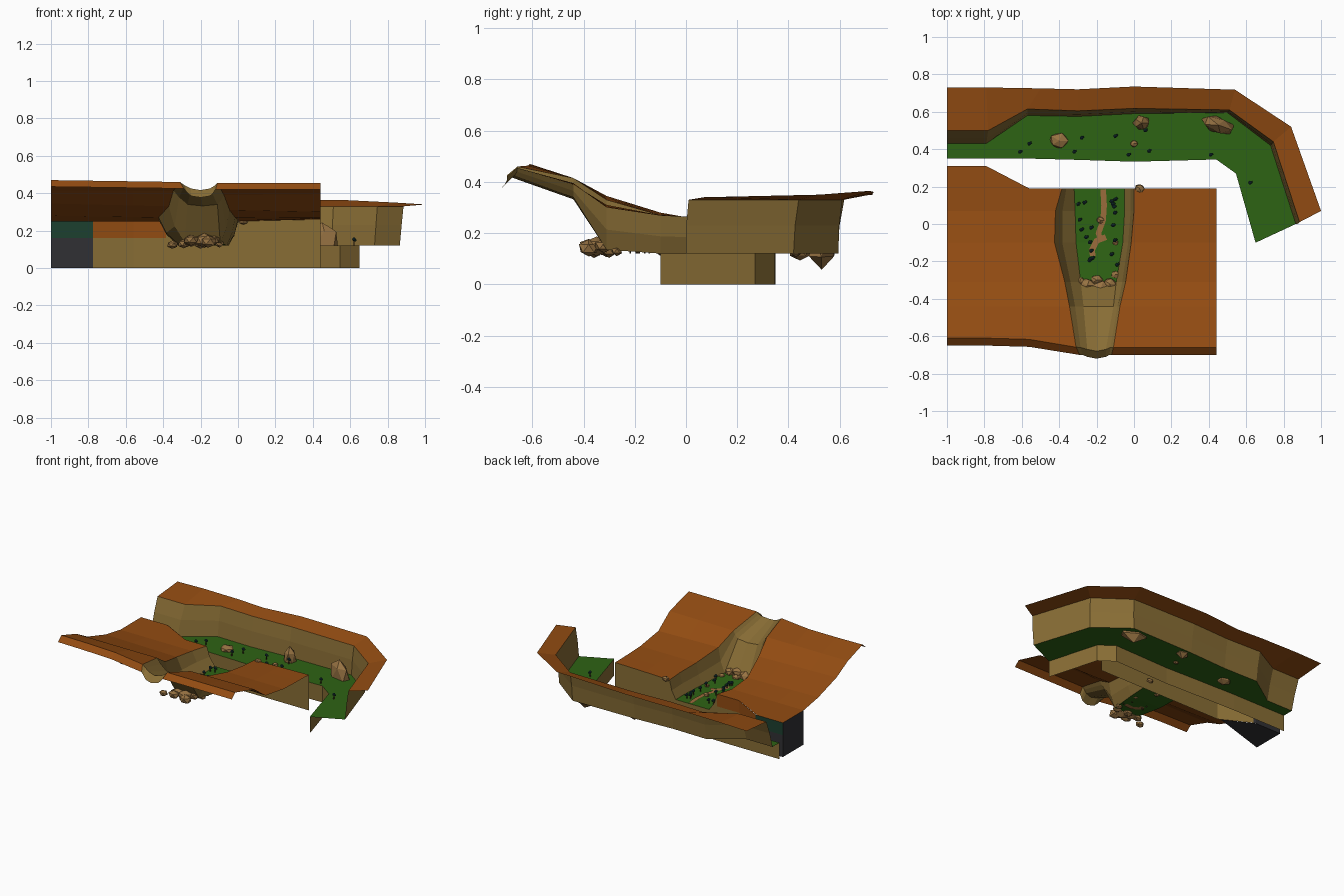
import bpy, bmesh, math, random
from mathutils import Vector

if "Cube" in bpy.data.objects:
    bpy.data.objects.remove(bpy.data.objects["Cube"])
random.seed(4)

def mat(name, c):
    m = bpy.data.materials.new(name)
    m.diffuse_color = (*c, 1)
    m.use_nodes = True
    m.node_tree.nodes["Principled BSDF"].inputs["Base Color"].default_value = m.diffuse_color
    return m

ORANGE = mat("orange_earth", (.29, .072, .006))
TAN = mat("tan_cliff", (.25, .155, .036))
GREEN = mat("grass_green", (.027, .125, .007))
ROCK = mat("boulder_brown", (.31, .17, .055))
PATH = mat("path_clay", (.33, .15, .045))
GREY = mat("dark_grey", (.03, .03, .034))
DEEP = mat("deep_green", (.012, .05, .028))
LEAF = mat("leaf_teal", (.01, .04, .05))
WOOD = mat("trunk_brown", (.06, .03, .012))

def make(name, verts, faces, mats, rule=None):
    me = bpy.data.meshes.new(name)
    me.from_pydata(verts, [], faces)
    for m in mats:
        me.materials.append(m)
    if rule:
        for p in me.polygons:
            p.material_index = rule(p.center)
    ob = bpy.data.objects.new(name, me)
    bpy.context.collection.objects.link(ob)
    return ob

def loft(name, rows, mats, rule=None):
    """Quad sheet through equally long rows of points."""
    n = len(rows[0])
    faces = [(r*n+i, r*n+i+1, (r+1)*n+i+1, (r+1)*n+i)
             for r in range(len(rows)-1) for i in range(n-1)]
    return make(name, [v for row in rows for v in row], faces, mats, rule)

# --- south plateau with the side valley, as one set of cross rows ---
# y, west z, left rim x z, floor left x, floor right x, floor z, right rim x z, east z
sections = [
    (-.65, .435, -.29, .425, -.25, -.15, .385, -.12, .42, .42),
    (-.61, .47, -.31, .46, -.25, -.15, .425, -.11, .455, .455),
    (-.44, .415, -.345, .415, -.27, -.11, .34, -.075, .39, .395),
    (-.31, .345, -.37, .33, -.285, -.095, .135, -.045, .31, .30),
    (-.10, .28, -.425, .27, -.31, -.06, .12, -.015, .27, .268),
    (.07, .25, -.42, .25, -.315, -.05, .12, 0, .258, .262),
    (.19, .25, -.385, .25, -.32, -.05, .12, 0, .25, .26),
]
left, valley, right = [], [], []
for k, (y, zw, lx, lz, fl, fr, fz, rx, rz, ze) in enumerate(sections):
    def pt(x, z, extra=0):
        yy = y
        if k < 2:                               # front lip swings forward
            yy -= .05*min(1, max(0, (x+.6)/.3)) + extra
        if k == 6 and x < -.7:                  # rear edge bulges at the west
            yy = .31
        return (x, yy, z)
    left.append([pt(x, zw+(lz-zw)*(x+1)/(lx+1)) for x in (-1, -.79, -.56)] + [pt(lx, lz)])
    right.append([pt(rx, rz), pt(.2, (rz+ze)/2), pt(.44, ze)])
    bulge = .55 if k > 2 else .5
    valley.append([pt(lx, lz),
                   pt(lx+(fl-lx)*(1-bulge)*.8, lz+(fz-lz)*bulge), pt(fl, fz, .01),
                   pt((fl+fr)/2, fz-(.008 if k < 3 else 0), .02), pt(fr, fz, .01),
                   pt(rx+(fr-rx)*(1-bulge)*.8, rz+(fz-rz)*bulge), pt(rx, rz)])
loft("plateau_west", left, [ORANGE])
loft("plateau_east", right, [ORANGE])
loft("side_valley", valley, [TAN, GREEN],
     lambda c: 1 if c.z < .135 and c.y > -.3 else 0)

# --- south river cliff hanging from the rear plateau edge ---
edge = left[-1] + valley[-1][1:] + right[-1][1:]
edge.insert(2, (-.775, .305, .25))
def cliff_rule(c):
    if c.x < -.78:
        return 2 if c.z < .16 else 3
    return 1 if c.z > .165 and c.x < -.45 else 0
loft("south_cliff", [edge, [(x, y, min(.16, z*.8)) for x, y, z in edge],
                     [(x, y, 0) for x, y, z in edge]],
     [TAN, ORANGE, GREY, DEEP], cliff_rule)
# dark cave end at the west
make("cave_end_wall", [(-1, .07, 0), (-1, .31, 0), (-1, .31, .25), (-1, .07, .25)],
     [(0, 1, 2, 3)], [GREY])
make("cave_floor", [(-1, .07, 0), (-.58, .2, 0), (-.79, .31, 0), (-1, .31, 0)],
     [(0, 1, 2, 3)], [GREY])

# --- north bank: lower cliff, grass terrace, high wall, rim ---
bank = [(-1, .35), (-.79, .35), (-.57, .35), (-.3, .343), (0, .333), (.44, .345), (.545, .27), (.65, -.1)]
base = [(-1, .43), (-.79, .43), (-.57, .58), (-.3, .575), (0, .59), (.5, .595), (.73, .42), (.865, 0)]
rim = [(-1, .5), (-.78, .5), (-.57, .615), (-.3, .605), (0, .618), (.51, .61), (.745, .44), (.885, .01)]
outer = [(-1, .73), (-.79, .73), (-.5, .725), (-.3, .72), (0, .735), (.54, .718), (.84, .52), (1, .07)]
def lift(line, z):
    return [(x, y, z) for x, y in line]
loft("lower_cliff", [lift(bank, 0), lift(bank, .12)], [TAN])
loft("grass_terrace", [lift(bank, .12), lift(base, .12)], [GREEN])
middle = [((a[0]+b[0])/2, (a[1]+b[1])/2-.004) for a, b in zip(base, rim)]
loft("north_wall", [lift(base, .12), lift(middle, .23), lift(rim, .33)], [TAN])
outer_z = (.35, .355, .355, .35, .36, .365, .35, .34)
loft("north_rim", [lift(rim, .33), [(x, y, z) for (x, y), z in zip(outer, outer_z)]], [ORANGE])

# --- boulders ---
def boulder(name, x, y, z, rx, ry, rz, taper=0, rot=0):
    bm = bmesh.new()
    bmesh.ops.create_icosphere(bm, subdivisions=1, radius=1)
    for v in bm.verts:
        v.co *= random.uniform(.88, 1.1)
        s = 1 - taper*max(0, v.co.z)
        px, py = v.co.x*rx*s, v.co.y*ry*s
        v.co = Vector((px*math.cos(rot)-py*math.sin(rot) + x,
                       px*math.sin(rot)+py*math.cos(rot) + y, v.co.z*rz + z))
    me = bpy.data.meshes.new(name)
    bm.to_mesh(me)
    bm.free()
    me.materials.append(ROCK)
    bpy.context.collection.objects.link(bpy.data.objects.new(name, me))

boulder("large_boulder", .45, .53, .15, .115, .055, .1, .5, -.35)
boulder("tall_boulder", .04, .54, .15, .05, .045, .075, .3)
boulder("flat_boulder", -.4, .445, .125, .055, .045, .03)
boulder("small_boulder", 0, .43, .125, .022, .02, .018)
boulder("cliff_boulder", .03, .19, .25, .028, .024, .02)
boulder("cliff_stone", .03, .2, .07, .026, .012, .018)
for x, y, z, r in ((-.25, -.33, .145, .045), (-.18, -.35, .15, .055), (-.13, -.32, .15, .04),
                   (-.2, -.3, .13, .035), (-.29, -.31, .13, .035), (-.16, -.38, .14, .045),
                   (-.35, -.36, .125, .03), (-.25, -.38, .15, .04), (-.1, -.27, .13, .025),
                   (-.18, .02, .125, .022), (-.1, -.1, .125, .018)):
    boulder("valley_boulder", x, y, z, r, r*.9, r*.75)

# --- clay path winding through the valley, thin ribbon ---
track = [(-.165, .185), (-.16, .1), (-.165, .02), (-.19, -.05), (-.175, -.09)]
hook = [(-.15, -.07), (-.2, -.09), (-.225, -.14), (-.215, -.2), (-.17, -.225), (-.11, -.22)]
def ribbon(name, line, w):
    a, b = [], []
    for i, p in enumerate(line):
        d = (Vector(line[min(i+1, len(line)-1)]) - Vector(line[max(i-1, 0)])).normalized()*w/2
        a.append((p[0]-d.y, p[1]+d.x, .125))
        b.append((p[0]+d.y, p[1]-d.x, .125))
    loft(name, [a, b], [PATH])
ribbon("valley_path", track, .03)
ribbon("path_loop", hook, .032)

# --- little trees and flowers ---
def ball(bm, x, y, z, r, idx):
    n = set(bm.faces)
    g = bmesh.ops.create_icosphere(bm, subdivisions=1, radius=r)
    for v in g["verts"]:
        v.co += Vector((x, y, z))
    for f in set(bm.faces) - n:
        f.material_index = idx

def grove(name, spots, h):
    bm = bmesh.new()
    for x, y in spots:
        g = bmesh.ops.create_cone(bm, segments=5, radius1=.004, radius2=.003, depth=h)
        for v in g["verts"]:
            v.co += Vector((x, y, .12 + h/2))
        for f in {f for v in g["verts"] for f in v.link_faces}:
            f.material_index = 1
        ball(bm, x, y, .12+h, .011, 0)
        ball(bm, x+.007, y+.004, .115+h, .008, 2)
    me = bpy.data.meshes.new(name)
    bm.to_mesh(me)
    bm.free()
    for m in (LEAF, WOOD, DEEP):
        me.materials.append(m)
    bpy.context.collection.objects.link(bpy.data.objects.new(name, me))

grove("terrace_trees", [(-.61, .385), (-.56, .43), (-.32, .385), (-.28, .46), (-.1, .47),
                        (-.03, .37), (.08, .39), (.06, .5), (.41, .37), (.62, .22)], .034)
valley_spots = [(random.uniform(-.3, -.22), random.uniform(-.22, .17)) for _ in range(11)]
valley_spots += [(random.uniform(-.13, -.075), random.uniform(-.22, .17)) for _ in range(9)]
grove("valley_trees", valley_spots, .03)
